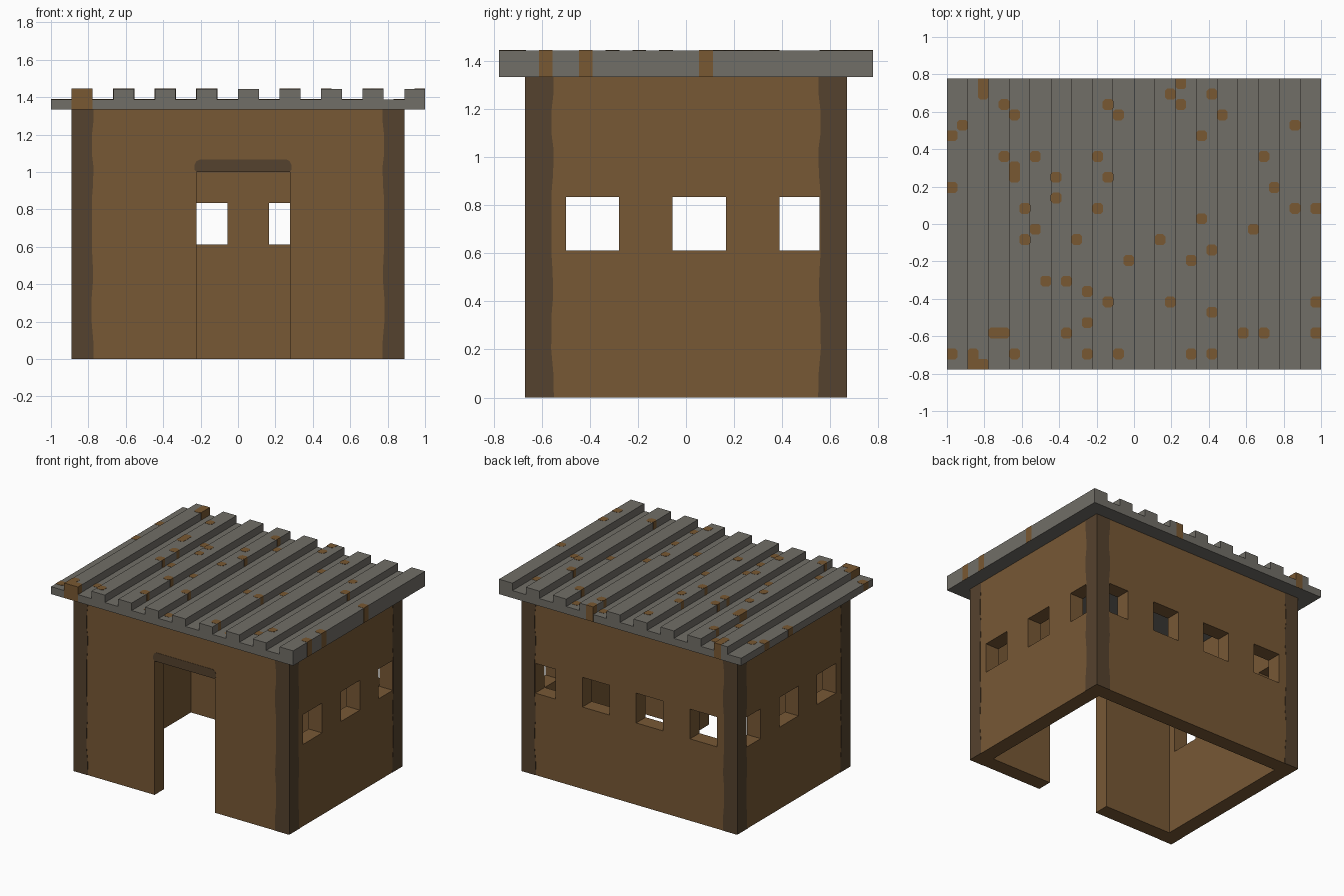
import bpy, bmesh
from mathutils import Vector

cube = bpy.data.objects.get("Cube")
if cube:
    bpy.data.objects.remove(cube)


def material(name, rgb):
    lin = [((c / 255 + 0.055) / 1.055) ** 2.4 for c in rgb] + [1.0]
    m = bpy.data.materials.new(name)
    m.use_nodes = True
    m.diffuse_color = lin
    m.node_tree.nodes["Principled BSDF"].inputs["Base Color"].default_value = lin
    return m


BROWN = material("wall_brown", (119, 88, 53))
DARK = material("dark_timber", (85, 66, 46))
GREY = material("roof_grey", (113, 110, 103))
RUST = material("rust_brown", (121, 88, 50))

U = 1 / 18                       # modelling grid step
HX, HY = 16 * U, 12 * U          # outer half width and depth of the walls
WALL, TOP = 2 * U, 24 * U        # wall thickness and height
SILL, HEAD = 11 * U, 15 * U      # window bottom and top
SKIN = 0.002                     # thickness of painted plates


def finish(name, bm, mat):
    bmesh.ops.recalc_face_normals(bm, faces=bm.faces)
    me = bpy.data.meshes.new(name)
    bm.to_mesh(me)
    bm.free()
    me.materials.append(mat)
    ob = bpy.data.objects.new(name, me)
    bpy.context.collection.objects.link(ob)
    return ob


def prism(bm, points, offset):
    """Extrude a closed outline along an offset."""
    face = bm.faces.new([bm.verts.new(p) for p in points])
    ext = bmesh.ops.extrude_face_region(bm, geom=[face])["geom"]
    bmesh.ops.translate(bm, vec=offset,
                        verts=[g for g in ext if isinstance(g, bmesh.types.BMVert)])


def panel(name, place, half, holes, offset):
    """Wall panel with rectangular openings (u0, u1, z0, z1)."""
    us = sorted({-half, half, *[u for h in holes for u in h[:2]]})
    zs = sorted({0.0, TOP, *[z for h in holes for z in h[2:]]})
    bm = bmesh.new()
    grid = [[bm.verts.new(place(u, z)) for z in zs] for u in us]
    for i in range(len(us) - 1):
        for j in range(len(zs) - 1):
            u, z = (us[i] + us[i + 1]) / 2, (zs[j] + zs[j + 1]) / 2
            if not any(a < u < b and c < z < d for a, b, c, d in holes):
                bm.faces.new((grid[i][j], grid[i + 1][j],
                              grid[i + 1][j + 1], grid[i][j + 1]))
    ext = bmesh.ops.extrude_face_region(bm, geom=list(bm.faces))["geom"]
    bmesh.ops.translate(bm, vec=offset,
                        verts=[g for g in ext if isinstance(g, bmesh.types.BMVert)])
    loose = [v for v in bm.verts if not v.link_faces]
    bmesh.ops.delete(bm, geom=loose, context='VERTS')
    finish(name, bm, BROWN)


# Walls: doorway in front, window rows on the other three sides
panel("front_wall", lambda u, z: (u, -HY, z), HX,
      [(-4 * U, 5 * U, 0.0, TOP * 0.75)], Vector((0, WALL, 0)))
panel("back_wall", lambda u, z: (u, HY, z), HX,
      [(a * U, b * U, SILL, HEAD) for a, b in ((-13, -9), (-5, -1), (3, 7), (11, 14))],
      Vector((0, -WALL, 0)))
side_windows = [(a * U, b * U, SILL, HEAD) for a, b in ((-9, -5), (-1, 3), (7, 10))]
for name, s in (("left_wall", 1), ("right_wall", -1)):
    panel(name, lambda u, z: (s * HX, u, z), HY - WALL, side_windows,
          Vector((-s * WALL, 0, 0)))

# Corner posts: thin dark strips with a wavy inner edge
WAVE = [(0, .117), (.1, .115), (.2, .106), (.34, .107), (.42, .114), (.52, .112),
        (.6, .107), (.85, .107), (.93, .114), (1.03, .116), (1.1, .107),
        (1.2, .108), (1.27, .116), (TOP, .116)]
for sx, side in ((1, "left"), (-1, "right")):
    for sy, end in ((1, "back"), (-1, "front")):
        bm = bmesh.new()
        prism(bm, [(sx * HX, sy * HY, TOP), (sx * HX, sy * HY, 0)]
              + [(sx * (HX - w), sy * HY, z) for z, w in WAVE],
              Vector((0, sy * SKIN, 0)))
        prism(bm, [(sx * HX, sy * HY, TOP), (sx * HX, sy * HY, 0)]
              + [(sx * HX, sy * (HY - w), z) for z, w in WAVE],
              Vector((sx * SKIN, 0, 0)))
        finish(f"{end}_{side}_corner_post", bm, DARK)

# Lintel over the doorway, with rounded top corners
bm = bmesh.new()
prism(bm, [(x, -HY, z) for x, z in (
    (-.222, 1.0), (.278, 1.0), (.285, 1.012), (.285, 1.04), (.276, 1.058),
    (.26, 1.066), (-.205, 1.066), (-.222, 1.058), (-.232, 1.04), (-.232, 1.012))],
      Vector((0, -SKIN, 0)))
finish("door_lintel", bm, DARK)

# Corrugated roof: comb profile extruded front to back
RX, RY = 18 * U, 14 * U
LOW, HIGH = TOP + U, TOP + 2 * U
outline = [(RX, TOP), (-RX, TOP), (-RX, LOW)]
for k in range(9):
    x0, x1 = (-16 + 4 * k) * U, (-14 + 4 * k) * U
    outline += [(x0, LOW), (x0, HIGH), (x1, HIGH)]
    if k < 8:
        outline.append((x1, LOW))
bm = bmesh.new()
prism(bm, [(x, -RY, z) for x, z in outline], Vector((0, 2 * RY, 0)))
finish("corrugated_roof", bm, GREY)

# Rust spots: grid row -> grid columns
RUST_ROWS = {
    13: [-15, 4], 12: [-15, 3, 7], 11: [-13, -3, 4], 10: [-12, -2, 8],
    9: [-17, 15], 8: [-18, 6], 6: [-13, -10, -4, 12], 5: [-12],
    4: [-12, -8, -3], 3: [-18, 13], 2: [-8], 1: [-11, -4, 15, 17], 0: [6],
    -1: [-10, 11], -2: [-11, -6, 2], -3: [7], -4: [-1, 5], -6: [-9, -7],
    -7: [-5], -8: [-3, 3, 17], -9: [7], -10: [-5],
    -11: [-14, -13, -7, 10, 12, 17], -13: [-18, -16, -12, -5, -2, 5, 7],
    -14: [-16, -15]}
spots = {(i, j) for j, row in RUST_ROWS.items() for i in row}


def joined(i, j):
    return (i, j) in spots or not (-18 <= i < 18 and -14 <= j < 14)


# Each spot wraps the roof sheet, with its free corners clipped
bm = bmesh.new()
h, c = U / 2 + 0.001, 0.012
for i, j in spots:
    x, y = (i + .5) * U, (j + .5) * U
    top = (HIGH if i % 4 in (0, 1) else LOW) + 0.0015
    pts = []
    for sx, sy in ((1, 1), (-1, 1), (-1, -1), (1, -1)):
        if joined(i + sx, j) or joined(i, j + sy):
            pts.append((x + sx * h, y + sy * h, top))
        else:
            pair = [(x + sx * h, y + sy * (h - c), top),
                    (x + sx * (h - c), y + sy * h, top)]
            pts += pair if sx * sy > 0 else pair[::-1]
    prism(bm, pts, Vector((0, 0, TOP + 0.001 - top)))
finish("roof_rust_spots", bm, RUST)
